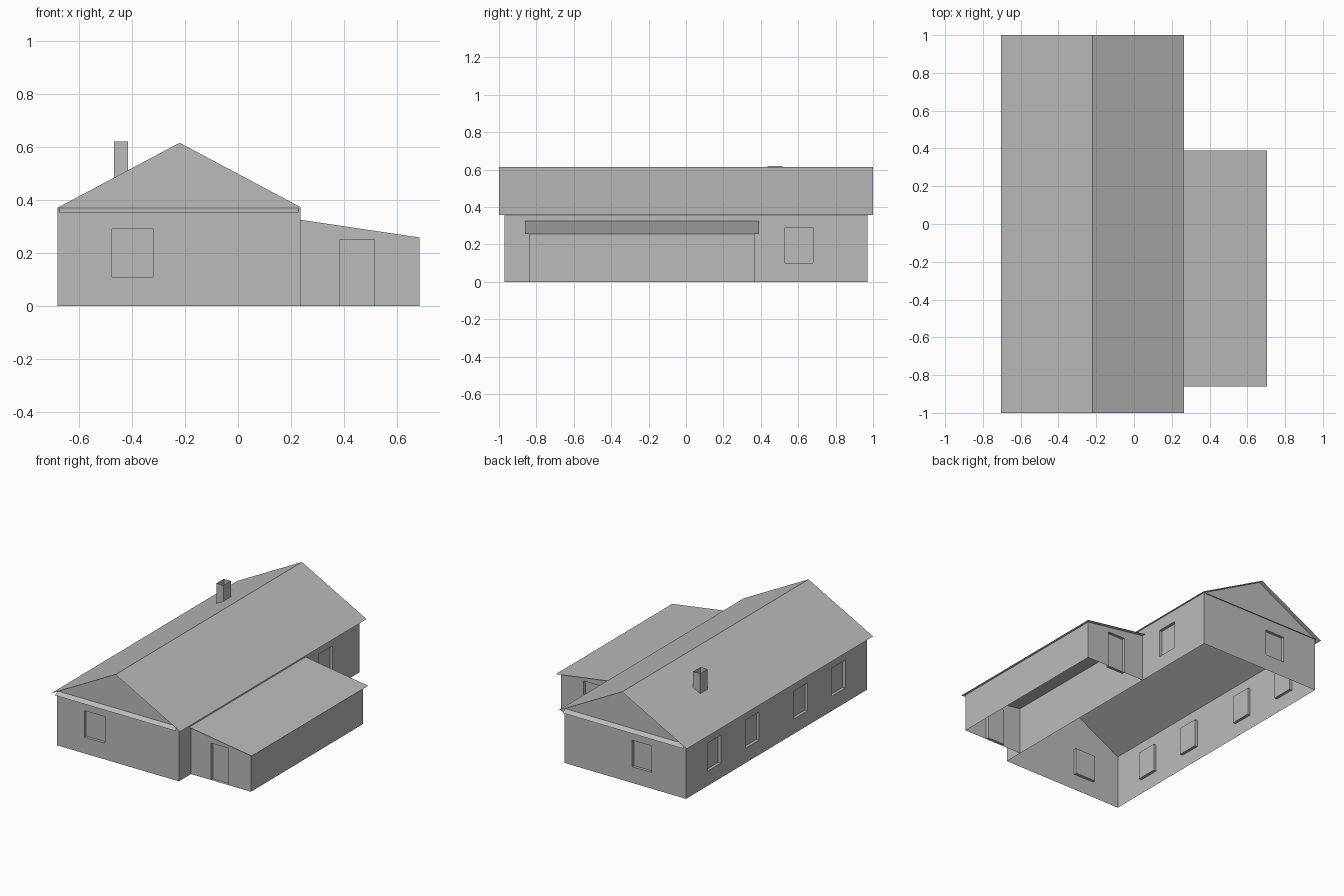
import bpy
import bmesh
from mathutils import Vector

cube = bpy.data.objects.get("Cube")
if cube:
    bpy.data.objects.remove(cube, do_unlink=True)

GREY = (0.5, 0.5, 0.5, 1.0)
grey = bpy.data.materials.new("plain_grey")
grey.use_nodes = True
grey.diffuse_color = GREY
grey.node_tree.nodes["Principled BSDF"].inputs["Base Color"].default_value = GREY

# Main dimensions
LEFT, RIGHT, END = -0.68, 0.235, 0.97
RIDGE_X, RIDGE_Z, EAVE_X, EAVE_Z = -0.22, 0.615, 0.485, 0.357
SLOPE = (RIDGE_Z - EAVE_Z) / EAVE_X
ANNEX_X, ANNEX_FRONT, ANNEX_BACK = 0.685, -0.84, 0.365
REVEAL = 0.02


def roof_z(x):
    return RIDGE_Z - SLOPE * abs(x - RIDGE_X)


def annex_z(x):
    return 0.325 - 0.07 * (x - RIGHT) / 0.47


def finish(name, bm):
    mesh = bpy.data.meshes.new(name)
    bm.to_mesh(mesh)
    bm.free()
    mesh.materials.append(grey)
    obj = bpy.data.objects.new(name, mesh)
    bpy.context.collection.objects.link(obj)


def add_face(bm, points, outward):
    """Add a flat face whose normal points along outward."""
    face = bm.faces.new([bm.verts.new(p) for p in points])
    face.normal_update()
    if face.normal.dot(Vector(outward)) < 0:
        face.normal_flip()
    return face


def add_wall(bm, points, outward, openings=()):
    """Flat wall with recessed openings given as (start, end, bottom, top)."""
    outward = Vector(outward)
    axis = 1 if abs(outward.x) > 0.5 else 0
    along = Vector((1 - axis, axis, 0))
    faces = [add_face(bm, points, outward)]
    for a, b, low, high in openings:
        cuts = [(along, along * a), (along, along * b),
                (Vector((0, 0, 1)), Vector((0, 0, low))),
                (Vector((0, 0, 1)), Vector((0, 0, high)))]
        for normal, spot in cuts:
            geom = set(faces)
            for f in faces:
                geom.update(f.edges, f.verts)
            res = bmesh.ops.bisect_plane(bm, geom=list(geom), dist=1e-5,
                                         plane_co=spot, plane_no=normal)
            faces = [g for g in res["geom"] if isinstance(g, bmesh.types.BMFace)]
    panes = []
    for f in faces:
        c = f.calc_center_median()
        if any(a < c[axis] < b and low < c.z < high for a, b, low, high in openings):
            panes.append(f)
    # Join the pane pieces of each opening, then push them inwards
    if panes:
        res = bmesh.ops.extrude_face_region(bm, geom=panes)
        moved = [g for g in res["geom"] if isinstance(g, bmesh.types.BMVert)]
        bmesh.ops.delete(bm, geom=panes, context="FACES_ONLY")
        bmesh.ops.translate(bm, verts=moved, vec=outward * -REVEAL)


def gable_points(y):
    return [(LEFT, y, 0), (RIGHT, y, 0), (RIGHT, y, roof_z(RIGHT)),
            (RIDGE_X, y, RIDGE_Z), (LEFT, y, roof_z(LEFT))]


def side_points(x, front, back, top):
    return [(x, front, 0), (x, back, 0), (x, back, top), (x, front, top)]


# Main house walls with their windows
bm = bmesh.new()
add_wall(bm, gable_points(-END), (0, -1, 0), [(-0.475, -0.32, 0.11, 0.29)])
add_wall(bm, gable_points(END), (0, 1, 0), [(-0.42, -0.275, 0.11, 0.29)])
add_wall(bm, side_points(LEFT, -END, END, roof_z(LEFT)), (-1, 0, 0),
         [(c - 0.073, c + 0.073, 0.10, 0.29) for c in (-0.665, -0.26, 0.26, 0.67)])
add_wall(bm, side_points(RIGHT, -END, END, roof_z(RIGHT)), (1, 0, 0),
         [(0.53, 0.68, 0.10, 0.29)])
finish("house_walls", bm)

# Annex walls with a door at each end
bm = bmesh.new()
for y, out in ((ANNEX_FRONT, -1), (ANNEX_BACK, 1)):
    pts = [(RIGHT, y, 0), (ANNEX_X, y, 0),
           (ANNEX_X, y, annex_z(ANNEX_X)), (RIGHT, y, annex_z(RIGHT))]
    add_wall(bm, pts, (0, out, 0), [(0.385, 0.515, 0, 0.25)])
add_wall(bm, side_points(ANNEX_X, ANNEX_FRONT, ANNEX_BACK, annex_z(ANNEX_X)), (1, 0, 0))
finish("annex_walls", bm)

# Gabled main roof
bm = bmesh.new()
for s in (-1, 1):
    x = RIDGE_X + s * EAVE_X
    add_face(bm, [(RIDGE_X, -1, RIDGE_Z), (x, -1, EAVE_Z),
                  (x, 1, EAVE_Z), (RIDGE_X, 1, RIDGE_Z)], (0, 0, 1))
bmesh.ops.remove_doubles(bm, verts=bm.verts, dist=1e-5)
finish("main_roof", bm)

# Lean-to annex roof
bm = bmesh.new()
add_face(bm, [(x, y, annex_z(x)) for x, y in
              ((RIGHT, -0.86), (0.705, -0.86), (0.705, 0.39), (RIGHT, 0.39))], (0, 0, 1))
finish("annex_roof", bm)

# Sloped ledges under both gables
for name, s in (("front_gable_ledge", -1), ("back_gable_ledge", 1)):
    bm = bmesh.new()
    add_face(bm, [(-0.675, s * END, 0.37), (0.228, s * END, 0.37),
                  (0.228, s, 0.352), (-0.675, s, 0.352)], (0, 0, 1))
    finish(name, bm)

# Open chimney rising from the roof slope
bm = bmesh.new()
corners = [(-0.467, 0.435), (-0.415, 0.435), (-0.415, 0.515), (-0.467, 0.515)]
for i, (x0, y0) in enumerate(corners):
    x1, y1 = corners[(i + 1) % 4]
    add_face(bm, [(x0, y0, roof_z(x0)), (x1, y1, roof_z(x1)), (x1, y1, 0.62), (x0, y0, 0.62)],
             (y1 - y0, x0 - x1, 0))
bmesh.ops.remove_doubles(bm, verts=bm.verts, dist=1e-5)
finish("chimney", bm)
